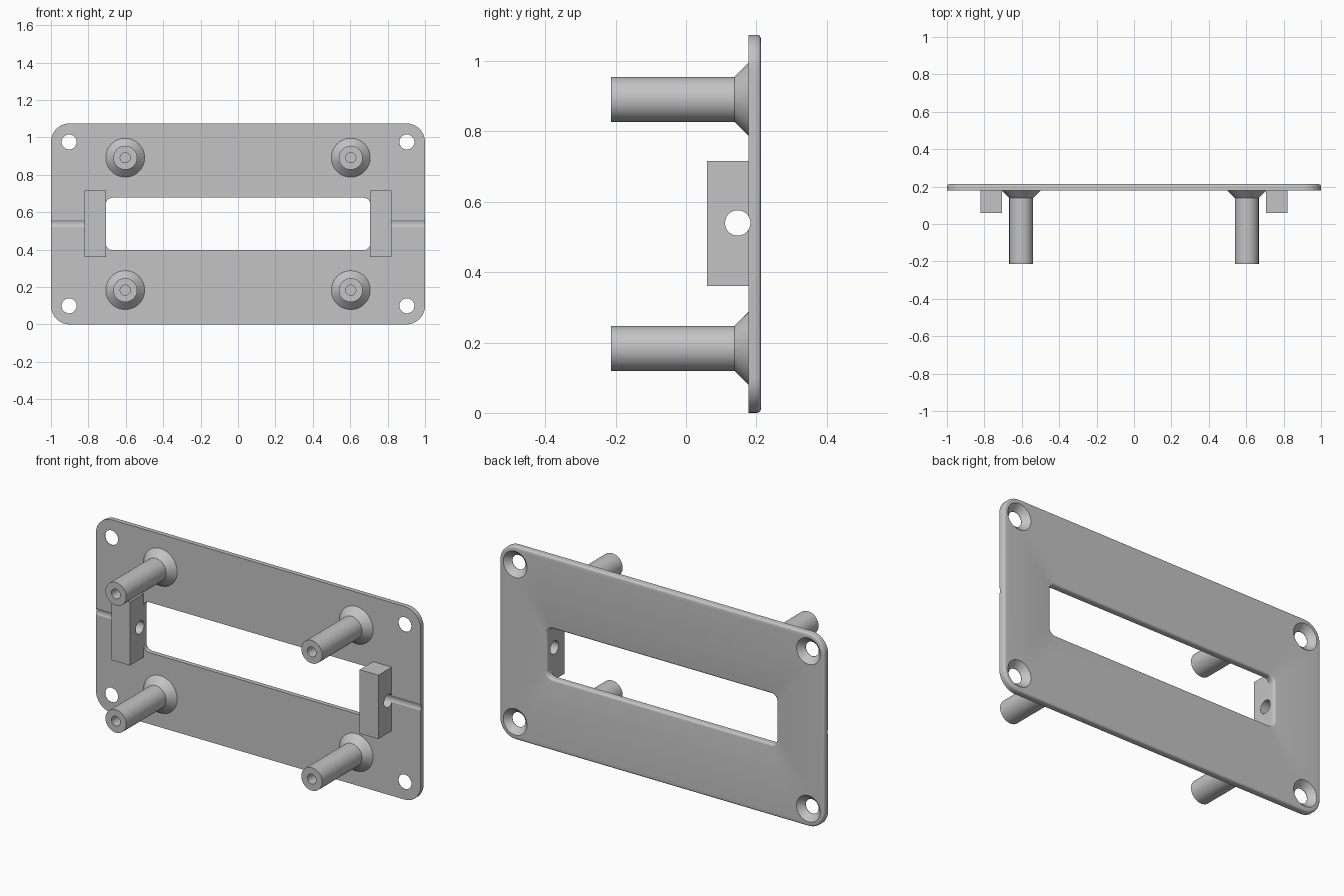
import bpy, bmesh, math
from mathutils import Matrix, Vector

old = bpy.data.objects.get("Cube")
if old:
    bpy.data.objects.remove(old, do_unlink=True)

grey = bpy.data.materials.new("light_grey")
grey.use_nodes = True
colour = (0.55, 0.55, 0.55, 1)
grey.diffuse_color = colour
grey.node_tree.nodes["Principled BSDF"].inputs["Base Color"].default_value = colour

HEIGHT = 1.075
MID = HEIGHT / 2
FRONT, BACK = 0.178, 0.213
FILLET = 0.012


def add_object(name, bm):
    bmesh.ops.recalc_face_normals(bm, faces=bm.faces)
    mesh = bpy.data.meshes.new(name)
    bm.to_mesh(mesh)
    bm.free()
    mesh.materials.append(grey)
    obj = bpy.data.objects.new(name, mesh)
    bpy.context.collection.objects.link(obj)
    return obj


def activate(obj):
    bpy.ops.object.select_all(action='DESELECT')
    obj.select_set(True)
    bpy.context.view_layer.objects.active = obj


def smooth(obj):
    activate(obj)
    bpy.ops.object.shade_smooth_by_angle(angle=math.radians(32))


def rounded_rect(bm, half_x, half_z, radius, y, steps=10):
    """Ring of vertices around a rounded rectangle at depth y."""
    ring = []
    for corner, (sx, sz) in enumerate([(1, 1), (-1, 1), (-1, -1), (1, -1)]):
        for i in range(steps + 1):
            a = (corner + i / steps) * math.pi / 2
            ring.append(bm.verts.new((sx * (half_x - radius) + radius * math.cos(a), y,
                                      MID + sz * (half_z - radius) + radius * math.sin(a))))
    return ring


def bridge(bm, a, b):
    for i in range(len(a)):
        j = (i + 1) % len(a)
        bm.faces.new((a[i], a[j], b[j], b[i]))


def lathe(name, profile, x, z, segments=48):
    """Spin a (radius, y) profile around the y axis."""
    bm = bmesh.new()
    rings = []
    for r, y in profile:
        rings.append([bm.verts.new((x + r * math.cos(2 * math.pi * i / segments), y,
                                    z + r * math.sin(2 * math.pi * i / segments)))
                      for i in range(segments)])
    for a, b in zip(rings, rings[1:]):
        bridge(bm, a, b)
    bm.faces.new(rings[0])
    bm.faces.new(rings[-1])
    return add_object(name, bm)


def cut(obj, cutter):
    mod = obj.modifiers.new("cut", 'BOOLEAN')
    mod.operation = 'DIFFERENCE'
    mod.solver = 'EXACT'
    mod.object = cutter
    activate(obj)
    bpy.ops.object.modifier_apply(modifier=mod.name)


# Plate with a window, back edges rounded over
bm = bmesh.new()
arc = [i * math.pi / 8 for i in range(5)]
section = [(0, FRONT)] + [(FILLET * (1 - math.cos(a)), BACK - FILLET + FILLET * math.sin(a))
                          for a in arc]
outer = [rounded_rect(bm, 1 - d, MID - d, 0.1 - d, y) for d, y in section]
inner = [rounded_rect(bm, 0.707 + d, 0.14 + d, 0.035 + d, y) for d, y in section]
loops = outer + inner[::-1]
for a, b in zip(loops, loops[1:] + loops[:1]):
    bridge(bm, a, b)
plate = add_object("mounting_plate", bm)

# Countersunk screw holes in the plate corners
helpers = []
for sx in (-1, 1):
    for sz in (-1, 1):
        helpers.append(lathe("screw_hole_cutter",
                             [(0.04, FRONT - 0.02), (0.04, FRONT + 0.002),
                              (0.073, BACK), (0.073, BACK + 0.02)],
                             sx * 0.903, MID + sz * 0.438))
        cut(plate, helpers[-1])

# Cross bore through the blocks, grooving the outer part of the plate
for side in (-1, 1):
    bm = bmesh.new()
    bmesh.ops.create_cone(bm, cap_ends=True, segments=48, radius1=0.036, radius2=0.036, depth=0.5,
                          matrix=Matrix.Translation(Vector((side * 0.93, 0.147, 0.54)))
                          @ Matrix.Rotation(math.pi / 2, 4, 'Y'))
    bore = add_object("cross_bore_cutter", bm)
    helpers.append(bore)
    cut(plate, bore)

    # Block beside the window
    bm = bmesh.new()
    bmesh.ops.create_cube(bm, size=1, matrix=Matrix.Translation((side * 0.7645, 0.119, 0.5385))
                          @ Matrix.Diagonal((0.115, 0.118, 0.355, 1)))
    block = add_object(("left" if side > 0 else "right") + "_block", bm)
    cut(block, bore)
    smooth(block)
smooth(plate)

# Standoff posts with flared feet and blind pilot holes
for sx, side in ((-1, "right"), (1, "left")):
    for sz, level in ((-1, "lower"), (1, "upper")):
        post = lathe(f"{level}_{side}_post",
                     [(0.027, 0.1), (0.027, -0.213), (0.064, -0.213),
                      (0.064, 0.138), (0.104, FRONT)],
                     sx * 0.603, MID + sz * 0.354)
        smooth(post)

for helper in helpers:
    bpy.data.objects.remove(helper, do_unlink=True)
